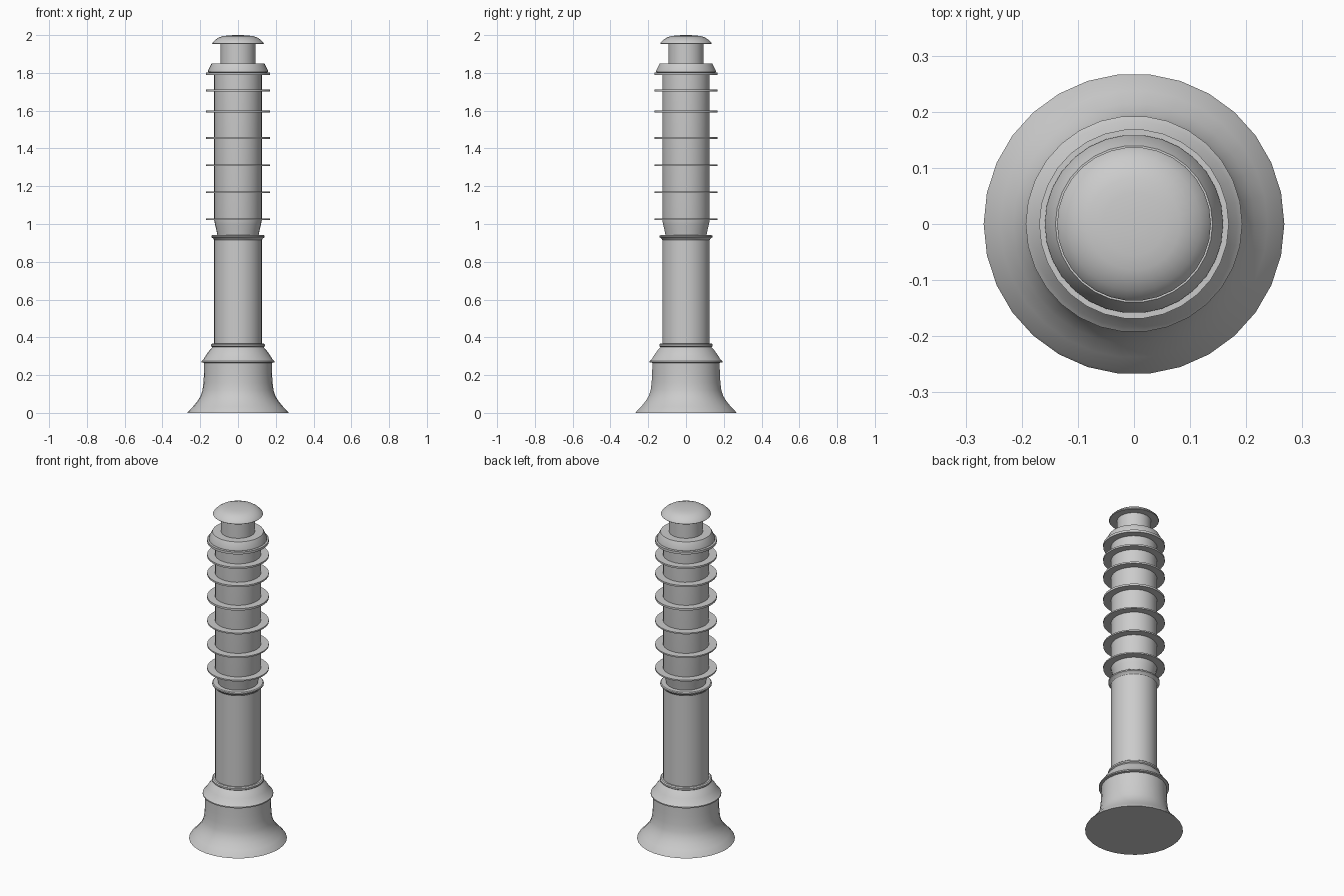
import bpy, bmesh, math

SIDES = 30


def lathe(name, profile):
    """Spin an (r, z) profile, listed bottom to top, into a closed solid."""
    bm = bmesh.new()
    rings = []
    for r, z in profile:
        rings.append([bm.verts.new((r * math.cos(2 * math.pi * i / SIDES),
                                    r * math.sin(2 * math.pi * i / SIDES), z))
                      for i in range(SIDES)])
    for a, b in zip(rings, rings[1:]):
        for i in range(SIDES):
            j = (i + 1) % SIDES
            bm.faces.new((a[i], a[j], b[j], b[i]))
    bm.faces.new(rings[0][::-1])
    bm.faces.new(rings[-1])
    mesh = bpy.data.meshes.new(name)
    bm.to_mesh(mesh)
    bm.free()
    obj = bpy.data.objects.new(name, mesh)
    bpy.context.collection.objects.link(obj)
    bpy.ops.object.select_all(action='DESELECT')
    obj.select_set(True)
    bpy.context.view_layer.objects.active = obj
    bpy.ops.object.shade_smooth_by_angle(angle=math.radians(32))
    return obj


# Flared foot with a lip and a sloped shoulder
lathe("flared_base", [(0.268, 0.0), (0.264, 0.007), (0.238, 0.034), (0.215, 0.062),
                      (0.198, 0.09), (0.188, 0.12), (0.183, 0.16), (0.180, 0.21),
                      (0.179, 0.265), (0.193, 0.267), (0.193, 0.274), (0.184, 0.282),
                      (0.165, 0.312), (0.148, 0.335), (0.134, 0.35)])

# Lower shaft and its two collars
lathe("lower_shaft", [(0.126, 0.34), (0.126, 0.935)])
lathe("lower_collar", [(0.134, 0.347), (0.142, 0.353), (0.142, 0.362), (0.136, 0.367)])
lathe("middle_collar", [(0.126, 0.915), (0.132, 0.924), (0.141, 0.930),
                        (0.141, 0.937), (0.136, 0.941)])

# Upper shaft, narrowing where it enters the middle collar
lathe("upper_shaft", [(0.108, 0.935), (0.114, 0.965), (0.121, 0.995),
                      (0.126, 1.02), (0.126, 1.81)])

# Thin discs along the upper shaft, thicker towards the top
for n, (z, t) in enumerate([(1.025, 0.008), (1.167, 0.008), (1.310, 0.008),
                            (1.455, 0.012), (1.595, 0.010), (1.706, 0.010),
                            (1.795, 0.014)]):
    lathe(f"disc_{n + 1}", [(0.169, z - t / 2), (0.169, z + t / 2)])

# Tapered collar, neck and domed cap
lathe("top_collar", [(0.150, 1.80), (0.159, 1.805), (0.159, 1.812),
                     (0.140, 1.85)])
lathe("neck", [(0.093, 1.84), (0.093, 1.96)])
lathe("domed_cap", [(0.134, 1.953), (0.137, 1.956), (0.133, 1.963), (0.119, 1.976),
                    (0.102, 1.987), (0.082, 1.994), (0.055, 1.998), (0.02, 2.0)])
